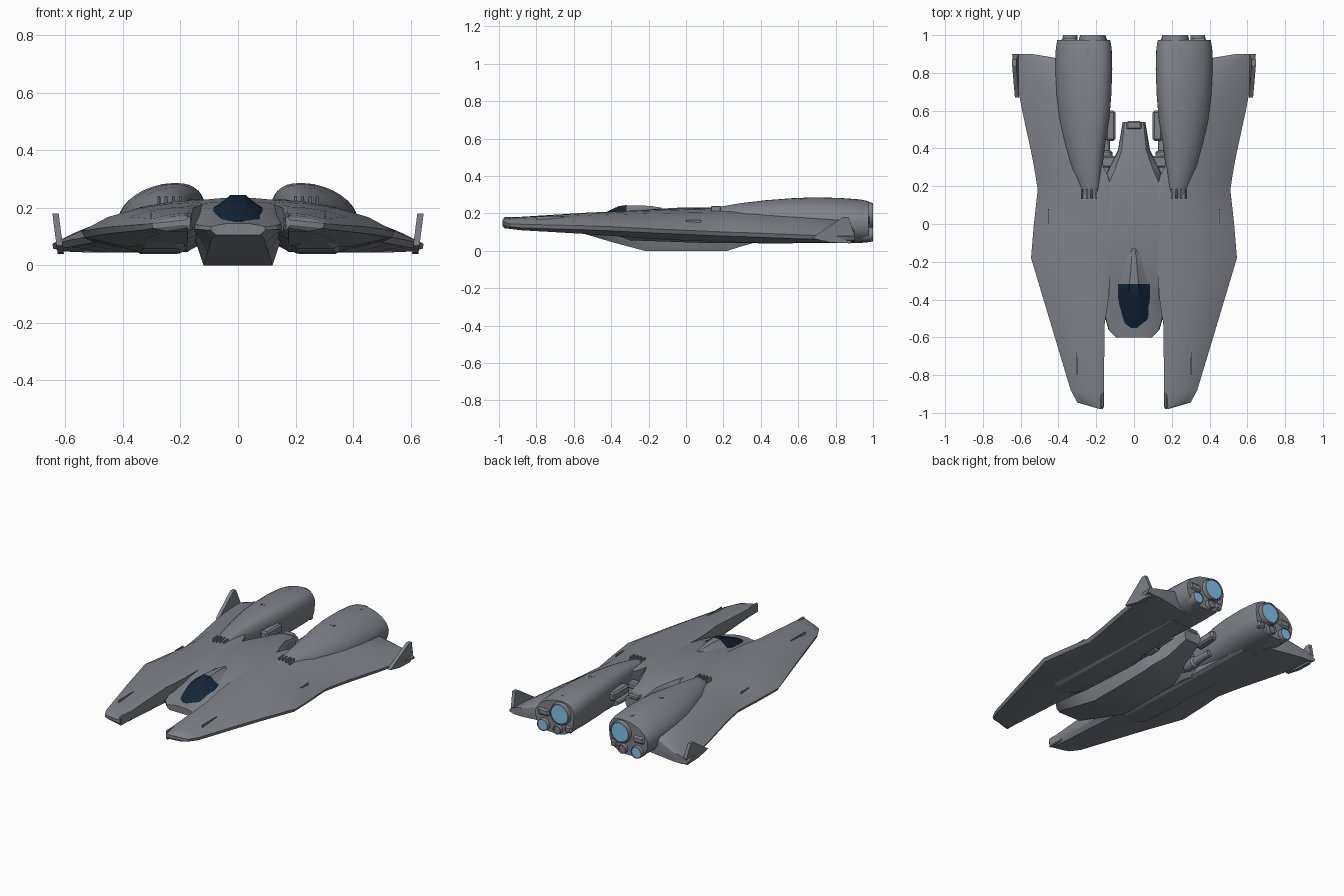
import bpy, bmesh, math
from mathutils import Vector, Matrix

if "Cube" in bpy.data.objects:
    bpy.data.objects.remove(bpy.data.objects["Cube"])


def material(name, color):
    m = bpy.data.materials.new(name)
    m.diffuse_color = color
    m.use_nodes = True
    m.node_tree.nodes["Principled BSDF"].inputs["Base Color"].default_value = m.diffuse_color
    return m


HULL = material("hull_grey", (0.215, 0.225, 0.255, 1))
GLASS = material("dark_glass", (0.007, 0.019, 0.042, 1))
GLOW = material("engine_glow", (0.22, 0.56, 0.83, 1))


def finish(name, bm, mirror=False, mat=HULL, angle=28):
    bmesh.ops.recalc_face_normals(bm, faces=bm.faces)
    me = bpy.data.meshes.new(name)
    bm.to_mesh(me)
    bm.free()
    me.shade_smooth()
    me.set_sharp_from_angle(angle=math.radians(angle))
    ob = bpy.data.objects.new(name, me)
    bpy.context.collection.objects.link(ob)
    me.materials.append(mat)
    if mirror:
        ob.modifiers.new("mirror", 'MIRROR')
    return ob


def loft(name, rings, **kw):
    """Skin a closed body through equal-length rings of points."""
    bm = bmesh.new()
    vs = [[bm.verts.new(p) for p in r] for r in rings]
    n = len(vs[0])
    for a, b in zip(vs, vs[1:]):
        for i in range(n):
            j = (i + 1) % n
            bm.faces.new((a[i], a[j], b[j], b[i]))
    bm.faces.new(vs[0])
    bm.faces.new(vs[-1])
    return finish(name, bm, **kw)


def box(name, lo, hi, mirror=True, bevel=0.0):
    bm = bmesh.new()
    lo, hi = Vector(lo), Vector(hi)
    bmesh.ops.create_cube(bm, size=1, matrix=Matrix.Translation((lo + hi) / 2) @ Matrix.Diagonal((*(hi - lo), 1)))
    if bevel:
        bmesh.ops.bevel(bm, geom=bm.edges[:], offset=bevel, segments=1, affect='EDGES')
    return finish(name, bm, mirror=mirror)


def tube(name, x, z, profile, mat=HULL, n=20):
    """Round part along y; profile is a list of (y, radius)."""
    return loft(name, [[(x + r * math.cos(2 * math.pi * i / n), y, z + r * math.sin(2 * math.pi * i / n))
                        for i in range(n)] for y, r in profile], mirror=True, mat=mat)


def symmetric(rows):
    """Rings from (y, right-hand half points)."""
    return [[(x, y, z) for x, z in h] + [(-x, y, z) for x, z in reversed(h)] for y, h in rows]


# Side hulls: forward prong widening into the rear wing
# y, inner x, outer x, top z, edge z, bottom z
hull = [(-0.98, .165, .18, .168, .158, .130), (-0.945, .160, .30, .175, .145, .118),
        (-0.88, .160, .335, .182, .142, .110), (-0.53, .155, .440, .204, .134, .090),
        (-0.40, .135, .479, .210, .129, .080), (-0.18, .120, .545, .220, .118, .064),
        (0.00, .120, .530, .227, .110, .055), (0.18, .120, .510, .230, .102, .048),
        (0.26, .140, .522, .228, .099, .046), (0.36, .190, .540, .222, .096, .045),
        (0.60, .220, .592, .208, .086, .044), (0.86, .300, .642, .172, .076, .044),
        (0.90, .540, .645, .105, .072, .048)]
rings = []
for y, xi, xo, zt, ze, zb in hull:
    w, d = xo - xi, zt - ze
    lip = min(.022, (ze - zb) * .6)
    inner = max(xi + .06 * w, min(.175, xi + .3 * w))
    k = 1 if y < .3 else .8  # rear wing is flatter than the forward hull
    rings.append([(xi, y, zb + .03), (xi, y, zt - .004), (xi + .06 * w, y, zt), (xi + .28 * w, y, ze + .94 * d),
                  (xi + .52 * w, y, ze + .8 * d * k ** .4), (xi + .78 * w, y, ze + .49 * d * k), (xo, y, ze),
                  (xo - .03 * w, y, ze - lip), (xi + .62 * w, y, zb), (inner, y, zb)])
loft("side_hull", rings, mirror=True)

# Central fuselage: y, bottom/mid/top half widths, bottom/mid/top z
body = [(-.60, .075, .095, .075, .105, .122, .142), (-.56, .09, .135, .10, .095, .125, .147),
        (-.50, .095, .152, .12, .078, .125, .158), (-.40, .105, .155, .125, .048, .122, .183),
        (-.22, .12, .16, .135, 0, .12, .217), (0, .12, .16, .14, 0, .12, .229),
        (.22, .12, .16, .13, 0, .12, .229), (.29, .105, .135, .10, .022, .12, .224),
        (.39, .07, .085, .065, .05, .12, .215), (.54, .05, .06, .05, .11, .14, .185)]
loft("fuselage", symmetric([(y, [(wb, zb), (wm, zm), (wm * .98, zm + (zt - zm) * .6), (wt, zt - .003),
                                 (wt * .45, zt + .004)]) for y, wb, wm, wt, zb, zm, zt in body]))


# Canopy glass and the fairing that tapers behind it
def dome(rows):
    return symmetric([(y, [(w, lo), (w, lo + .5 * (hi - lo)), (w * .6, lo + .76 * (hi - lo)), (w * .3, hi)])
                      for y, w, lo, hi in rows])


loft("canopy_glass", dome([(-.55, .05, .13, .154), (-.525, .082, .135, .164), (-.43, .086, .14, .206),
                           (-.36, .086, .15, .239), (-.318, .085, .155, .245)]), mat=GLASS)
loft("canopy_fairing", dome([(-.318, .08, .155, .243), (-.24, .055, .19, .243), (-.18, .042, .205, .239),
                             (-.13, .012, .215, .230)]))

# Engine nacelles: y, centre x, half width, bottom z, top z; the outer shoulder slopes toward the wing
nac = [(.12, .235, .035, .16, .218), (.18, .237, .052, .13, .236), (.30, .255, .085, .08, .256),
       (.42, .264, .108, .055, .270), (.56, .267, .133, .045, .281), (.68, .268, .144, .042, .286),
       (.82, .268, .149, .042, .283), (.93, .268, .146, .042, .275), (.975, .268, .138, .046, .266)]
rings = []
for y, cx, w, zb, zt in nac:
    ring = []
    for i in range(36):
        t = 2 * math.pi * i / 36
        c, s = math.cos(t), math.sin(t)
        e = 1.05 if c > 0 and s > 0 else .8
        cc = math.copysign(abs(c) ** e, c)
        ss = math.copysign(abs(s) ** (.95 if e > 1 else .85), s)
        ring.append((cx + w * cc - .34 * w * max(ss, 0) * (1 - abs(cc) * .5), y, (zb + zt) / 2 + (zt - zb) / 2 * ss))
    rings.append(ring)
loft("engine_nacelle", rings, mirror=True)

# Nozzles: collar, recessed cup and glowing disc
for name, x, z, r in (("main", .218, .188, .072), ("small", .338, .088, .04), ("lower", .235, .083, .03)):
    tube(name + "_nozzle", x, z, [(.94, r), (.985, r), (1.0, r * .93), (1.0, r * .84), (.988, r * .82)])
    if name != "lower":
        tube(name + "_glow", x, z, [(.985, r * .82), (.996, r * .82)], mat=GLOW)
box("nozzle_brace", (.30, .95, .14), (.385, .985, .19), bevel=.012)
box("nozzle_inner_brace", (.14, .95, .075), (.19, .985, .12), bevel=.01)

# Upright wingtip fins, leaning outward
fin = [(.67, .068), (.84, .18), (.87, .18), (.90, .09), (.88, .04), (.77, .045)]
loft("wingtip_fin", [[(.605 + dx + (z - .04) * .13, y, z) for y, z in fin] for dx in (0, .022)], mirror=True)

# Grille bars at the front of each nacelle
for i in range(4):
    x = .195 + i * .025
    box("grille_bar", (x, .135, .2), (x + .01, .185, .24), bevel=.002)

# Inner nacelle boxes, struts and pipes beside the tail
box("inner_box", (.098, .44, .15), (.15, .6, .205), bevel=.01)
box("tail_strut", (.06, .3, .13), (.2, .36, .17), bevel=.008)
tube("tail_pipe", .15, .1, [(.1, .028), (.3, .028), (.31, .035), (.38, .035), (.39, .024), (.52, .02)], n=14)

# Underside ducts
duct = [(-.36, .2, .34, .078), (-.3, .185, .36, .056), (.1, .18, .37, .042), (.5, .19, .37, .04), (.75, .2, .36, .042)]
loft("lower_duct", [[(a, y, .1), (a, y, z + .012), (a + .02, y, z), (b - .03, y, z), (b, y, z + .02), (b, y, .1)]
                    for y, a, b, z in duct], mirror=True)
box("tail_cap", (-.04, .5, .17), (.04, .545, .2), mirror=False, bevel=.008)

# Prong tip claws and small surface panels
box("prong_claw", (.16, -.975, .12), (.178, -.86, .18), bevel=.005)
for name, lo, hi in (("prong_strip", (.3, -.8, .16), (.304, -.65, .184)),
                     ("hull_strip", (.448, 0, .14), (.454, .08, .165)),
                     ("nacelle_hatch", (.235, .89, .255), (.255, .92, .276)),
                     ("nacelle_vent", (.235, .61, .265), (.265, .625, .283))):
    box(name, lo, hi)
